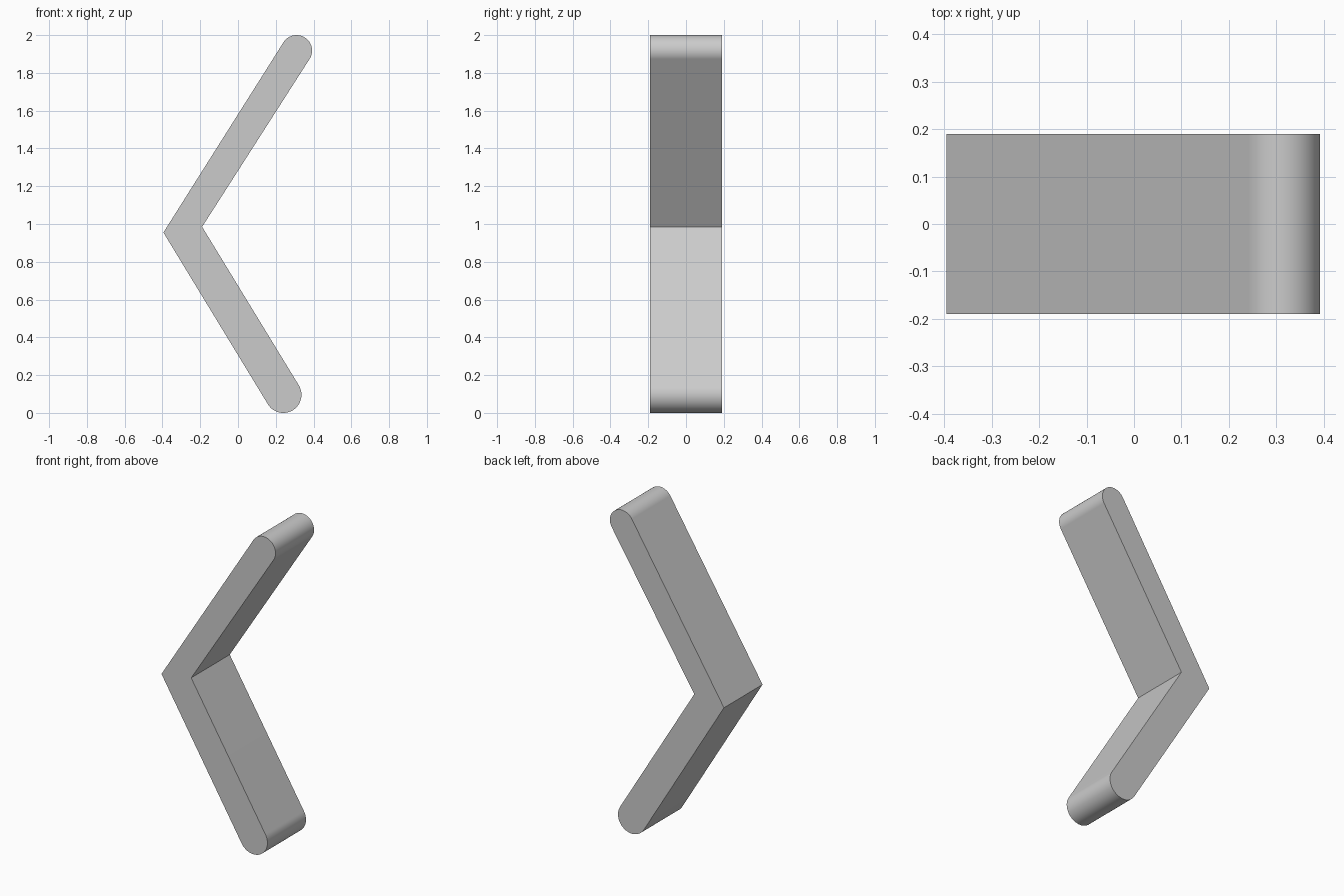
import bpy, bmesh, math

cube = bpy.data.objects.get("Cube")
if cube:
    bpy.data.objects.remove(cube, do_unlink=True)

HALF_DEPTH = 0.19
TOP, TOP_R = (0.31, 1.918), 0.082
FOOT, FOOT_R = (0.24, 0.096), 0.096
OUTER, INNER = (-0.395, 0.955), (-0.19, 0.985)

grey = bpy.data.materials.new("plain_grey")
grey.use_nodes = True
colour = (0.6, 0.6, 0.6, 1)
grey.diffuse_color = colour
grey.node_tree.nodes["Principled BSDF"].inputs["Base Color"].default_value = colour


def arc(centre, radius, start, end, steps):
    """Points in the xz plane, angles in degrees."""
    angles = [math.radians(start + (end - start) * i / steps) for i in range(steps + 1)]
    return [(centre[0] + radius * math.cos(a), centre[1] + radius * math.sin(a)) for a in angles]


def extrude_profile(name, points):
    """Closed xz profile extruded along y, with smooth arcs and sharp caps."""
    bm = bmesh.new()
    face = bm.faces.new([bm.verts.new((x, -HALF_DEPTH, z)) for x, z in points])
    result = bmesh.ops.extrude_face_region(bm, geom=[face])
    moved = [v for v in result["geom"] if isinstance(v, bmesh.types.BMVert)]
    bmesh.ops.translate(bm, verts=moved, vec=(0, 2 * HALF_DEPTH, 0))
    bmesh.ops.recalc_face_normals(bm, faces=bm.faces)
    mesh = bpy.data.meshes.new(name)
    bm.to_mesh(mesh)
    bm.free()
    mesh.materials.append(grey)
    obj = bpy.data.objects.new(name, mesh)
    bpy.context.collection.objects.link(obj)
    bpy.ops.object.select_all(action="DESELECT")
    obj.select_set(True)
    bpy.context.view_layer.objects.active = obj
    bpy.ops.object.shade_smooth_by_angle(angle=math.radians(30))
    return obj


# Bent arm: rounded foot, sharp elbow, and a socket seating the top pin
UPPER_ANGLE, LOWER_ANGLE = 57.7, -58.6
foot = arc(FOOT, FOOT_R, LOWER_ANGLE + 90, LOWER_ANGLE - 90, 32)
socket = arc(TOP, TOP_R, UPPER_ANGLE + 90, UPPER_ANGLE + 270, 32)
extrude_profile("bent_arm", foot + [OUTER] + socket + [INNER])

# Round pin closing the upper end
extrude_profile("top_pin", arc(TOP, TOP_R, UPPER_ANGLE + 90, UPPER_ANGLE + 450, 64)[:-1])
